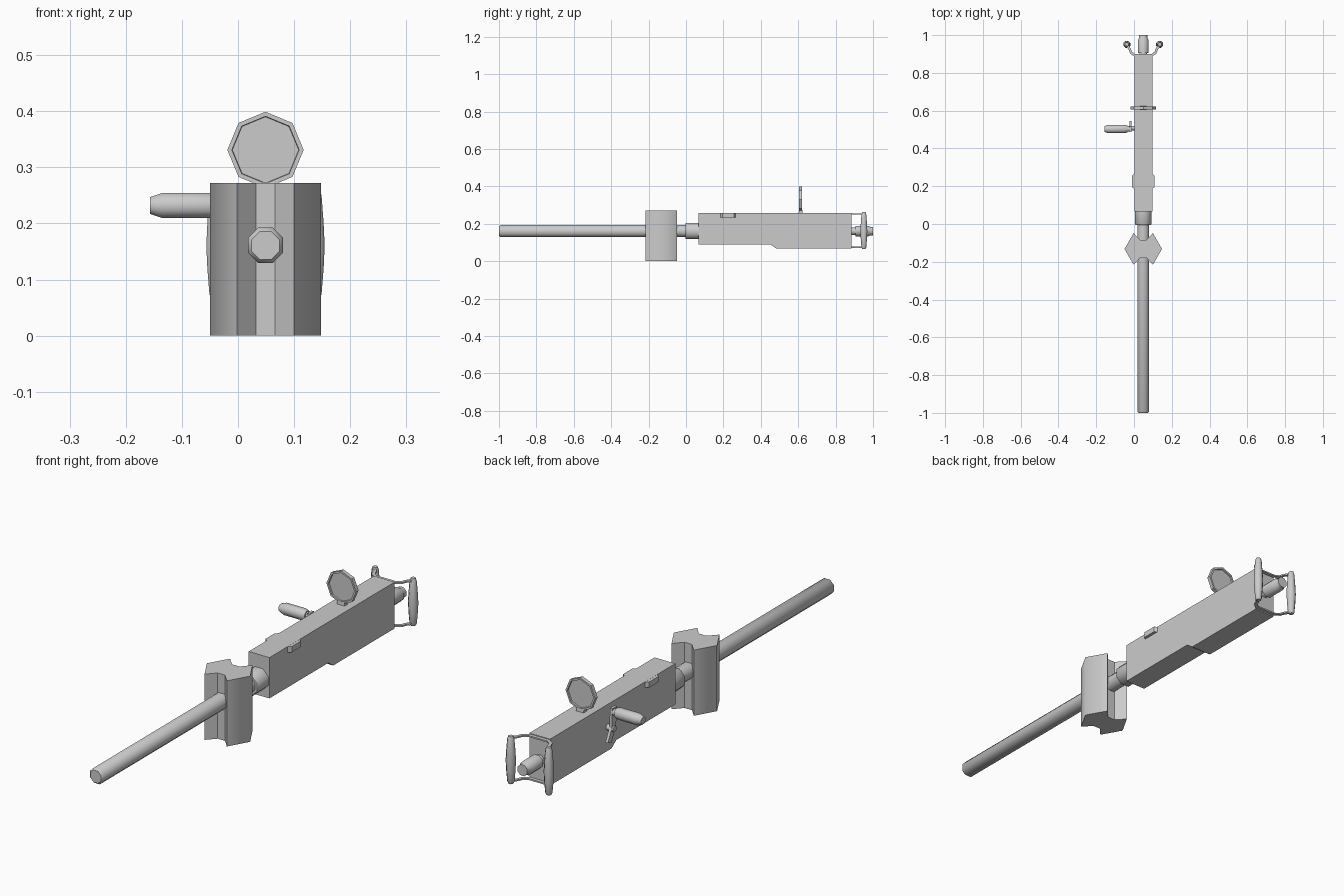
import bpy, bmesh, math
from mathutils import Vector, Matrix

CX, CZ = 0.049, 0.161          # bore axis

old = bpy.data.objects.get("Cube")
if old:
    bpy.data.objects.remove(old, do_unlink=True)

steel = bpy.data.materials.new("grey steel")
steel.use_nodes = True
GREY = (0.6, 0.6, 0.6, 1)
steel.diffuse_color = GREY
steel.node_tree.nodes["Principled BSDF"].inputs["Base Color"].default_value = GREY


def finish(name, bm, angle=None):
    bmesh.ops.recalc_face_normals(bm, faces=bm.faces)
    mesh = bpy.data.meshes.new(name)
    bm.to_mesh(mesh)
    bm.free()
    mesh.materials.append(steel)
    ob = bpy.data.objects.new(name, mesh)
    bpy.context.collection.objects.link(ob)
    if angle:
        bpy.ops.object.select_all(action="DESELECT")
        ob.select_set(True)
        bpy.context.view_layer.objects.active = ob
        bpy.ops.object.shade_smooth_by_angle(angle=math.radians(angle))
    return ob


def lathe(name, profile, origin, axis, sides=8, turn=0.5, angle=50):
    """Spin (distance, radius) pairs around an axis; both ends are capped."""
    bm = bmesh.new()
    frame = {"X": Matrix(((0, 0, 1), (1, 0, 0), (0, 1, 0))),
             "Y": Matrix(((1, 0, 0), (0, 0, 1), (0, 1, 0))),
             "Z": Matrix.Identity(3)}[axis]
    rings = []
    for t, r in profile:
        ring = []
        for i in range(sides):
            a = math.tau * (i + turn) / sides
            p = frame @ Vector((r * math.cos(a), r * math.sin(a), t))
            ring.append(bm.verts.new(p + Vector(origin)))
        rings.append(ring)
    for a, b in zip(rings, rings[1:]):
        for i in range(sides):
            j = (i + 1) % sides
            bm.faces.new((a[i], a[j], b[j], b[i]))
    bm.faces.new(rings[0])
    bm.faces.new(rings[-1])
    return finish(name, bm, angle)


def prism(name, outline, axis, lo, hi):
    """Extrude a 2D outline along an axis (X: points are y,z; Z: points are x,y)."""
    bm = bmesh.new()
    place = {"X": lambda p, t: (t, p[0], p[1]),
             "Z": lambda p, t: (p[0], p[1], t)}[axis]
    bottom = [bm.verts.new(place(p, lo)) for p in outline]
    top = [bm.verts.new(place(p, hi)) for p in outline]
    n = len(outline)
    for i in range(n):
        j = (i + 1) % n
        bm.faces.new((bottom[i], bottom[j], top[j], top[i]))
    bm.faces.new(bottom)
    bm.faces.new(top)
    return finish(name, bm)


# Barrel, collar and rear plunger
lathe("barrel", [(-1, 0.027), (-0.992, 0.034), (0.0, 0.034)], (CX, 0, CZ), "Y")
lathe("barrel_collar", [(-0.004, 0.044), (0.0, 0.047), (0.075, 0.047)], (CX, 0, CZ), "Y")
lathe("rear_plunger", [(0.88, 0.022), (0.905, 0.022), (0.905, 0.03), (0.975, 0.03),
                       (0.985, 0.024), (1.0, 0.024)], (CX, 0, CZ), "Y")

# Fluted mounting block, mirrored in x and y from one quarter
mid = -0.132
quarter = [(0.099, 0), (0.051, 0.084), (0.017, 0.047)]
half = quarter + [(-x, y) for x, y in reversed(quarter)]
loop = half + [(x, -y) for x, y in reversed(half[1:-1])]
block = prism("mount_block", [(CX + x, mid + y) for x, y in loop], "Z", 0, 0.272)
for face in block.data.polygons:
    face.use_smooth = abs(face.normal.x) > 0.8

# Receiver with a deeper rear belly
prism("receiver", [(0.067, 0.09), (0.452, 0.09), (0.484, 0.067), (0.886, 0.067),
                   (0.886, 0.259), (0.067, 0.259)], "X", 0.002, 0.097)

for side, label in ((1, "left"), (-1, "right")):
    # Chamfered cover latch
    edge = CX + side * 0.045
    out = CX + side * 0.06
    prism(label + "_latch", [(edge, 0.183), (out, 0.196), (out, 0.256), (edge, 0.267)],
          "Z", 0.235, 0.2585)

    # Spade grip with a swollen middle
    gx = CX + side * 0.087
    lathe(label + "_grip", [(0.066, 0.01), (0.074, 0.014), (0.12, 0.018), (0.16, 0.02),
                            (0.2, 0.018), (0.25, 0.014), (0.262, 0.01)],
          (gx, 0.951, 0), "Z")

    # Swept straps from the rear of the receiver to the grip
    strap = [(0.0, 0.886), (0.046, 0.886), (0.07, 0.903), (0.078, 0.925), (0.097, 0.945),
             (0.08, 0.951), (0.066, 0.928), (0.06, 0.912), (0.044, 0.9), (0.0, 0.9)]
    for level, z in (("upper", 0.25), ("lower", 0.072)):
        prism(label + "_" + level + "_strap", [(CX + side * x, y) for x, y in strap],
              "Z", z, z + 0.006)

# Round sight with a raised rim and a small foot
lathe("ring_sight", [(0.611, 0.059), (0.605, 0.06), (0.605, 0.068), (0.621, 0.068),
                     (0.621, 0.06), (0.615, 0.059)], (CX, 0, 0.331), "Y", turn=0, angle=20)
prism("sight_foot", [(0.602, 0.255), (0.624, 0.255), (0.622, 0.274), (0.604, 0.274)],
      "X", CX - 0.017, CX + 0.017)

# Cocking crank: arm, pivot and handle on the right side
prism("crank_arm", [(0.486, 0.25), (0.486, 0.22), (0.494, 0.165), (0.522, 0.112),
                    (0.545, 0.12), (0.52, 0.17), (0.517, 0.22), (0.515, 0.25)],
      "X", -0.024, -0.013)
lathe("crank_pivot", [(-0.03, 0.013), (0.01, 0.013)], (0, 0.508, 0.165), "X")
lathe("crank_handle", [(-0.157, 0.016), (-0.152, 0.018), (-0.135, 0.024), (-0.05, 0.024),
                       (-0.035, 0.02), (-0.035, 0.014), (-0.015, 0.014)],
      (0, 0.503, 0.232), "X")
